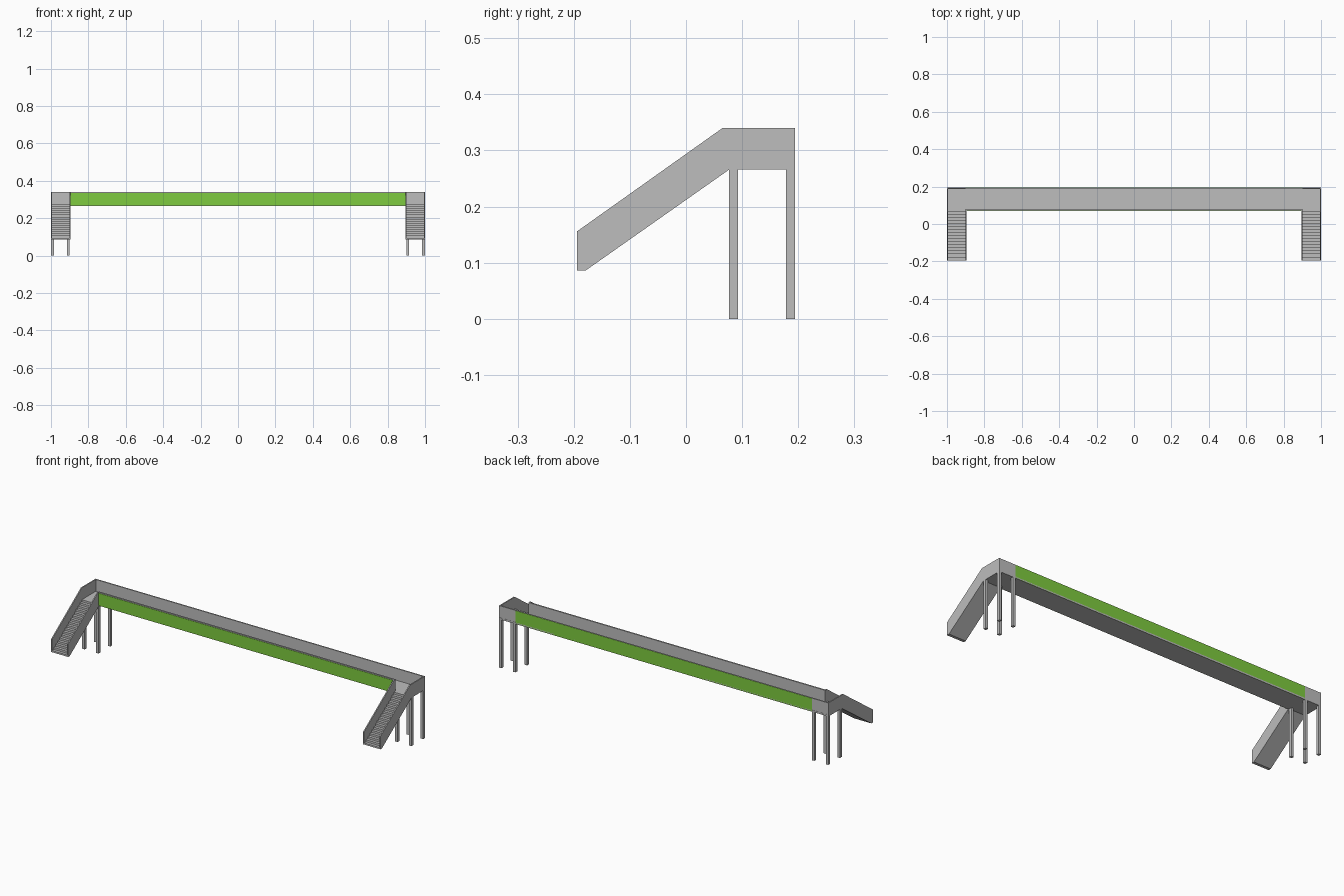
import bpy
import bmesh

cube = bpy.data.objects.get("Cube")
if cube:
    bpy.data.objects.remove(cube, do_unlink=True)


def material(name, rgb):
    m = bpy.data.materials.new(name)
    m.use_nodes = True
    m.diffuse_color = (*rgb, 1)
    m.node_tree.nodes["Principled BSDF"].inputs["Base Color"].default_value = (*rgb, 1)
    return m


GREY = material("concrete_grey", (0.51, 0.51, 0.51))
GREEN = material("panel_green", (0.21, 0.60, 0.05))


def prism(name, profile, x0, x1, mat):
    """Extrude a (y, z) profile along x."""
    bm = bmesh.new()
    face = bm.faces.new([bm.verts.new((x0, y, z)) for y, z in profile])
    ext = bmesh.ops.extrude_face_region(bm, geom=[face])
    verts = [g for g in ext["geom"] if isinstance(g, bmesh.types.BMVert)]
    bmesh.ops.translate(bm, verts=verts, vec=(x1 - x0, 0, 0))
    bmesh.ops.recalc_face_normals(bm, faces=bm.faces)
    mesh = bpy.data.meshes.new(name)
    bm.to_mesh(mesh)
    bm.free()
    mesh.materials.append(mat)
    ob = bpy.data.objects.new(name, mesh)
    bpy.context.collection.objects.link(ob)
    return ob


def box(name, x0, x1, y0, y1, z0, z1, mat=GREY):
    return prism(name, [(y0, z0), (y1, z0), (y1, z1), (y0, z1)], x0, x1, mat)


FRONT, BACK = 0.072, 0.194      # deck edges
FOOT, BEND = -0.194, 0.065      # stair bottom and top
UNDER, FLOOR, TOP = 0.266, 0.275, 0.34
INNER = 0.90                    # inner side of the stairs
WALL = 0.006

# Deck and long parapets
box("deck_floor", -1, 1, FRONT, BACK, UNDER, FLOOR)
box("back_parapet", -1, 1, BACK - WALL - 0.002, BACK - 0.001, UNDER, TOP)
box("front_parapet", -INNER, INNER, FRONT, FRONT + 0.008, UNDER, TOP)

# Green cladding plates
box("back_panel", -INNER, INNER, BACK - 0.002, BACK, UNDER, TOP - 0.001, GREEN)
box("front_panel", -0.895, 0.895, FRONT - 0.002, FRONT + 0.001, UNDER + 0.001, TOP - 0.005, GREEN)

# Side profiles of the stair walls
lower = [(BEND, TOP), (FOOT, 0.156), (FOOT, 0.086), (-0.179, 0.086)]
outer_profile = lower + [(0.077, UNDER), (BACK, UNDER), (BACK, TOP)]
inner_profile = lower + [(FRONT, 0.2625), (FRONT, TOP)]

# Saw-tooth profile of the stair flight
STEPS = 16
run, rise = (BEND - FOOT) / STEPS, (FLOOR - 0.095) / STEPS
flight = [(-0.179, 0.086), (FOOT, 0.086)]
for i in range(STEPS):
    y, z = FOOT + i * run, 0.095 + i * rise
    flight += [(y, z), (y + run, z)]
flight += [(BEND, FLOOR), (FRONT + 0.005, FLOOR), (FRONT + 0.005, UNDER)]

# Stairs, walls and legs at both ends
for side, s in (("left", 1), ("right", -1)):
    prism(side + "_outer_wall", outer_profile, s, s * (1 - WALL), GREY)
    prism(side + "_inner_wall", inner_profile, s * (INNER - 0.004), s * (INNER + 0.002), GREY)
    prism(side + "_stair_flight", flight, s * INNER, s * (1 - WALL / 2), GREY)
    for row, y in (("front", 0.077), ("back", BACK - 0.016)):
        for place, x in (("inner", INNER), ("outer", 0.985)):
            box(f"{side}_{row}_{place}_leg", s * x, s * (x + 0.015), y, y + 0.016, 0, UNDER + 0.002)
